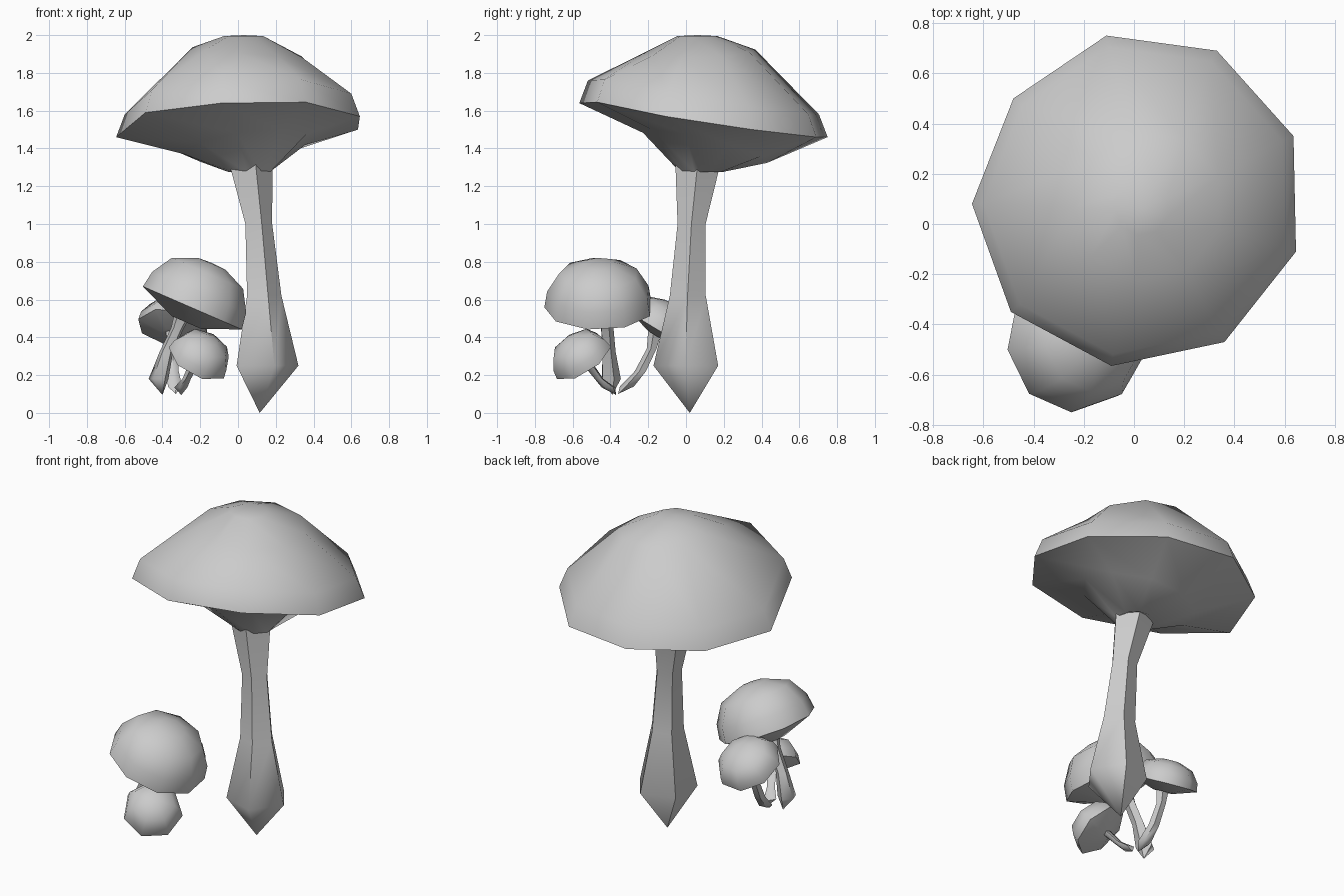
import bpy, bmesh, math
from mathutils import Vector

old = bpy.data.objects.get("Cube")
if old:
    bpy.data.objects.remove(old, do_unlink=True)

grey = bpy.data.materials.new("mushroom grey")
grey.use_nodes = True
grey.diffuse_color = (0.6, 0.6, 0.6, 1)
grey.node_tree.nodes["Principled BSDF"].inputs["Base Color"].default_value = (0.6, 0.6, 0.6, 1)


def loft(name, start, rings, end, sharp):
    """Skin equal rings of points and close both ends to a point."""
    bm = bmesh.new()
    loops = [[bm.verts.new(p) for p in ring] for ring in rings]
    n = len(loops[0])
    for a, b in zip(loops, loops[1:]):
        for i in range(n):
            j = (i + 1) % n
            bm.faces.new((a[i], a[j], b[j], b[i]))
    for tip, loop in ((start, loops[0]), (end, loops[-1])):
        v = bm.verts.new(tip)
        for i in range(n):
            bm.faces.new((v, loop[i], loop[(i + 1) % n]))
    bmesh.ops.recalc_face_normals(bm, faces=bm.faces)
    mesh = bpy.data.meshes.new(name)
    bm.to_mesh(mesh)
    bm.free()
    mesh.materials.append(grey)
    obj = bpy.data.objects.new(name, mesh)
    bpy.context.collection.objects.link(obj)
    bpy.ops.object.select_all(action='DESELECT')
    obj.select_set(True)
    bpy.context.view_layer.objects.active = obj
    bpy.ops.object.shade_smooth_by_angle(angle=math.radians(sharp))


def stem(name, tip, path, phase, sides=5):
    """Bulbous stalk: level rings (x, y, z, radius) rising from a pointed foot."""
    rings = []
    for x, y, z, r in path:
        angles = [math.radians(phase) + math.tau * i / sides for i in range(sides)]
        rings.append([(x + r * math.cos(a), y + r * math.sin(a), z) for a in angles])
    x, y, z, r = path[-1]
    loft(name, tip, rings, (x, y, z), 60)


def small_cap(name, centre, normal, radius, height, phase, sides):
    """Domed cap with a shallow convex underside, tilted along its normal."""
    n = Vector(normal).normalized()
    u = (Vector((1, 0, 0)) - n * n.x).normalized()
    v = n.cross(u)
    c = Vector(centre)
    profile = [(0.3, -0.32), (1, 0), (0.95, 0.35), (0.72, 0.77), (0.28, 0.98)]
    rings = []
    for k, h in profile:
        ring = []
        for i in range(sides):
            a = math.radians(phase) + math.tau * i / sides
            ring.append(c + (u * math.cos(a) + v * math.sin(a)) * k * radius + n * h * height)
        rings.append(ring)
    loft(name, c - n * 0.3 * height, rings, c + n * height, 55)


# Large cap: an irregular tilted rim, with the other rings scaled from it
rim = [(-.11, .75, 1.46), (.33, .69, 1.46), (.635, .35, 1.5), (.645, -.11, 1.57),
       (.36, -.47, 1.645), (-.09, -.565, 1.64), (-.49, -.35, 1.59),
       (-.645, .08, 1.46), (-.48, .5, 1.45)]


def rim_ring(cx, cy, k, z, slope_x=0, slope_y=0):
    ring = []
    for x, y, _ in rim:
        dx, dy = x * k, (y - .09) * k
        ring.append((cx + dx, cy + dy, z + slope_x * dx + slope_y * dy))
    return ring


shoulder = [(x * .93, .09 + (y - .09) * .93, z + .12) for x, y, z in rim]
loft("large_cap", (.06, .08, 1.32), [
    rim_ring(.06, .08, .17, 1.275),
    rim_ring(.04, .1, .5, 1.41, .13, -.24),
    rim,
    shoulder,
    rim_ring(.05, .07, .45, 1.91, -.09, .03),
    rim_ring(.03, .06, .16, 1.995),
], (.03, .06, 2), 55)

# Large stem
stem("large_stem", (.115, .02, 0), [
    (.14, 0, .25, .18), (.13, .01, .62, .1), (.103, .03, 1, .078), (.055, .065, 1.33, .127)], -1)

# Cluster of small mushrooms
small_cap("tall_small_cap", (-.24, -.46, .555), (.4, 0, .92), .29, .26, 28, 9)
stem("tall_small_stem", (-.4, -.39, .095), [
    (-.42, -.4, .18, .055), (-.38, -.41, .32, .038), (-.32, -.42, .45, .036), (-.29, -.43, .52, .05)], 20)

small_cap("front_small_cap", (-.21, -.545, .28), (.4, -.5, .77), .172, .145, 20, 7)
stem("front_small_stem", (-.3, -.37, .095), [
    (-.3, -.41, .135, .038), (-.27, -.46, .18, .024), (-.23, -.52, .26, .03)], 40)

small_cap("back_small_cap", (-.345, -.14, .455), (.1, .5, .85), .19, .14, 15, 8)
stem("back_small_stem", (-.33, -.36, .1), [
    (-.335, -.31, .14, .04), (-.345, -.24, .22, .032), (-.35, -.18, .34, .028), (-.345, -.16, .44, .04)], 60)
